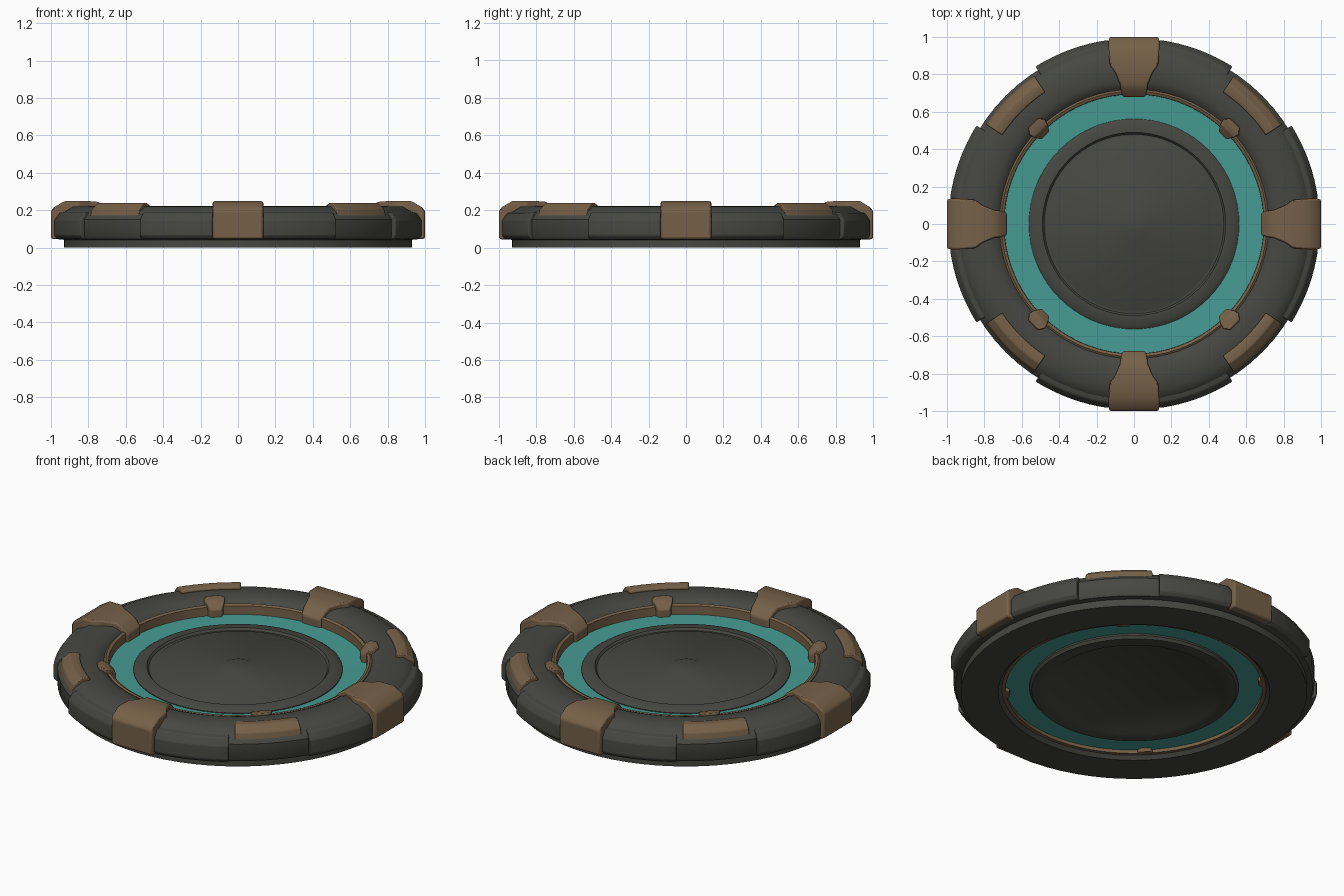
import bpy, bmesh
from math import sin, cos, radians

cube = bpy.data.objects.get("Cube")
if cube:
    bpy.data.objects.remove(cube, do_unlink=True)


def make_material(name, rgb):
    mat = bpy.data.materials.new(name)
    mat.use_nodes = True
    mat.diffuse_color = (*rgb, 1)
    mat.node_tree.nodes["Principled BSDF"].inputs["Base Color"].default_value = (*rgb, 1)
    return mat


DARK = make_material("charcoal metal", (0.061, 0.063, 0.053))
BROWN = make_material("bronze brown", (0.180, 0.118, 0.065))
TEAL = make_material("teal glow", (0.061, 0.325, 0.290))


def finish(bm, name, mat, bevel=0.0, angle=35):
    bmesh.ops.remove_doubles(bm, verts=bm.verts, dist=0.0001)
    bmesh.ops.recalc_face_normals(bm, faces=bm.faces)
    mesh = bpy.data.meshes.new(name)
    bm.to_mesh(mesh)
    bm.free()
    mesh.materials.append(mat)
    obj = bpy.data.objects.new(name, mesh)
    bpy.context.collection.objects.link(obj)
    if bevel:
        mod = obj.modifiers.new("soft edges", "BEVEL")
        mod.width = bevel
        mod.segments = 2
        mod.limit_method = "ANGLE"
    bpy.ops.object.select_all(action="DESELECT")
    obj.select_set(True)
    bpy.context.view_layer.objects.active = obj
    bpy.ops.object.shade_smooth_by_angle(angle=radians(angle))
    return obj


def loft(bm, loops, closed):
    """Skin equal closed loops of points; cap the ends unless closed."""
    rings = [[bm.verts.new(p) for p in loop] for loop in loops]
    n = len(rings[0])
    pairs = list(zip(rings, rings[1:]))
    if closed:
        pairs.append((rings[-1], rings[0]))
    else:
        bm.faces.new(rings[0])
        bm.faces.new(rings[-1][::-1])
    for a, b in pairs:
        for i in range(n):
            j = (i + 1) % n
            bm.faces.new((a[i], a[j], b[j], b[i]))


def turned(name, mat, profile, start=0, end=360, steps=72, bevel=0.0):
    """Turn a closed (radius, z) profile about the vertical axis."""
    full = end - start >= 360
    bm = bmesh.new()
    loops = []
    for i in range(steps if full else steps + 1):
        a = radians(start + (end - start) * i / steps)
        loops.append([(r * cos(a), r * sin(a), z) for r, z in profile])
    loft(bm, loops, full)
    return finish(bm, name, mat, bevel)


def clamp(name, mat, sections, angle, bevel):
    """Radial block from (radius, half width, bottom, top) sections."""
    a = radians(angle)
    c, s = cos(a), sin(a)
    bm = bmesh.new()
    loops = []
    for r, w, low, high in sections:
        corners = [(-w, low), (w, low), (w, high), (-w, high)]
        loops.append([(r * c - t * s, r * s + t * c, z) for t, z in corners])
    loft(bm, loops, False)
    return finish(bm, name, mat, bevel)


# Main ring body
turned("outer_ring", DARK, [
    (0.93, 0.0), (0.93, 0.042), (0.96, 0.045), (0.97, 0.06), (0.97, 0.15),
    (0.94, 0.19), (0.89, 0.22), (0.77, 0.222), (0.73, 0.205), (0.71, 0.18),
    (0.71, 0.02), (0.73, 0.0)])

# Thin trim lining the ring opening
turned("inner_trim", BROWN, [
    (0.72, 0.02), (0.72, 0.195), (0.71, 0.202), (0.695, 0.195), (0.69, 0.02)])

# Glowing band between ring and central disc
turned("glow_band", TEAL, [
    (0.70, 0.04), (0.70, 0.145), (0.55, 0.14), (0.55, 0.04)])

# Central disc with stepped rim, shallow groove and hub
turned("central_disc", DARK, [
    (0, 0.168), (0.08, 0.168), (0.10, 0.160), (0.45, 0.160), (0.465, 0.150),
    (0.48, 0.150), (0.49, 0.162), (0.54, 0.160), (0.562, 0.145),
    (0.562, 0.03), (0.55, 0.015), (0.48, 0.015), (0.465, 0.025), (0, 0.025)])

for k in range(4):
    axis = 90 * k
    diagonal = axis + 45

    # Side armour plates flanking each large clamp
    for side, start in (("a", axis + 8), ("b", axis + 58)):
        turned(f"side_plate_{k}{side}", DARK, [
            (0.92, 0.045), (0.975, 0.045), (0.993, 0.065), (0.993, 0.145),
            (0.965, 0.185), (0.92, 0.195)],
            start, start + 24, 8, 0.006)

    # Large clamp wrapping over the ring
    clamp(f"large_clamp_{k}", BROWN, [
        (1.0, 0.13, 0.05, 0.195), (0.985, 0.135, 0.045, 0.215),
        (0.93, 0.135, 0.045, 0.248), (0.85, 0.13, 0.045, 0.25),
        (0.81, 0.10, 0.05, 0.25), (0.75, 0.075, 0.05, 0.245),
        (0.715, 0.07, 0.06, 0.225), (0.68, 0.06, 0.08, 0.19)],
        axis, 0.008)

    # Curved shoulder plate on the diagonal
    turned(f"shoulder_plate_{k}", BROWN, [
        (0.85, 0.18), (0.85, 0.232), (0.87, 0.24), (0.905, 0.238),
        (0.945, 0.205), (0.955, 0.165), (0.90, 0.165)],
        diagonal - 11, diagonal + 11, 8, 0.005)

    # Small clip gripping the inner trim
    clamp(f"small_clip_{k}", BROWN, [
        (0.765, 0.035, 0.02, 0.23), (0.735, 0.058, 0.02, 0.23),
        (0.705, 0.05, 0.02, 0.222), (0.67, 0.03, 0.02, 0.185)],
        diagonal, 0.005)
